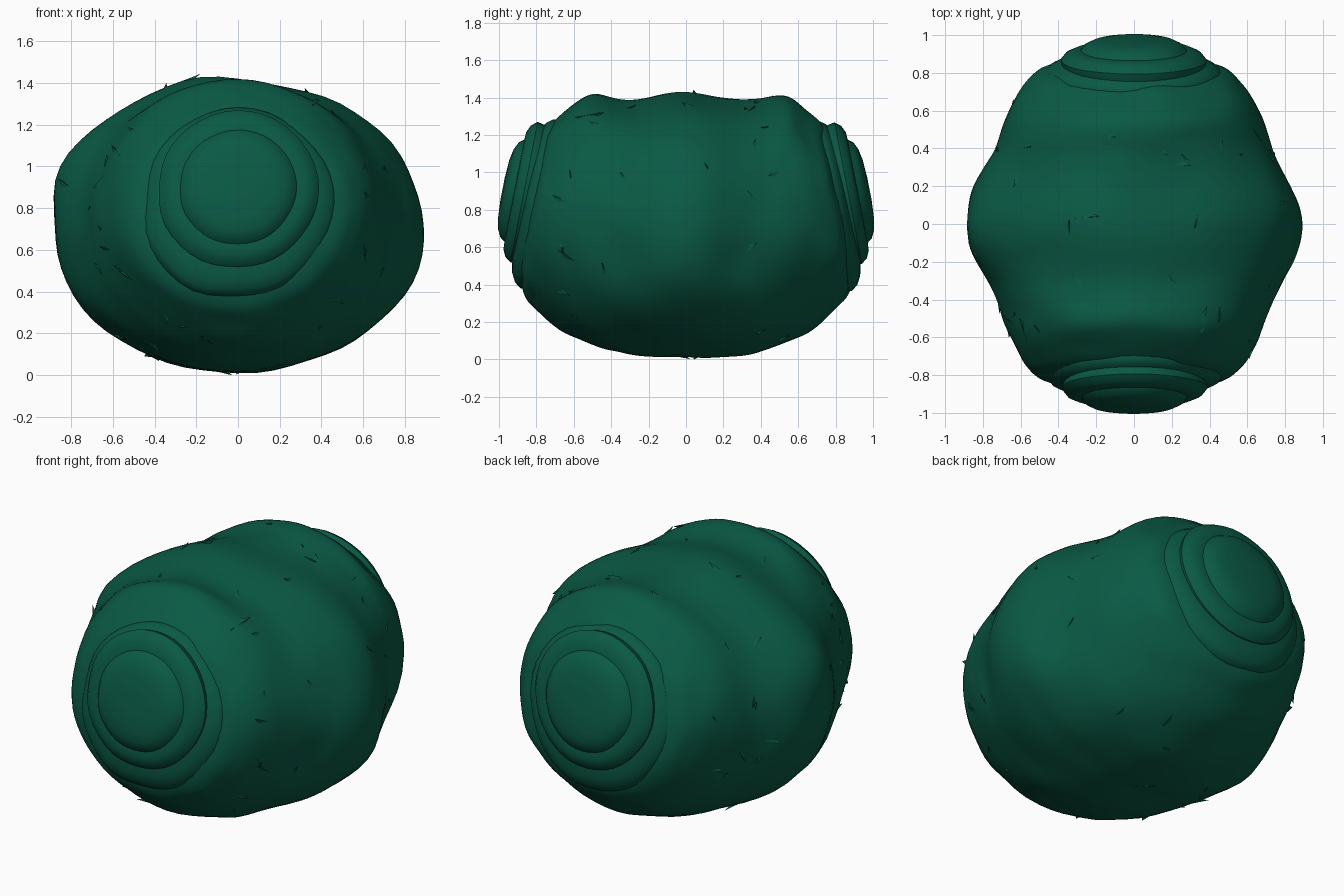
import bpy, bmesh, math, random
from mathutils import Vector, Matrix, noise

random.seed(7)
if "Cube" in bpy.data.objects:
    bpy.data.objects.remove(bpy.data.objects["Cube"], do_unlink=True)

green = bpy.data.materials.new("deep green stone")
green.use_nodes = True
colour = (0.003, 0.1, 0.058, 1)
green.diffuse_color = colour
green.node_tree.nodes["Principled BSDF"].inputs["Base Color"].default_value = colour


def finish(bm, name, angle):
    """Turn a bmesh into a shaded, coloured object."""
    bmesh.ops.recalc_face_normals(bm, faces=bm.faces)
    mesh = bpy.data.meshes.new(name)
    bm.to_mesh(mesh)
    bm.free()
    mesh.materials.append(green)
    obj = bpy.data.objects.new(name, mesh)
    bpy.context.collection.objects.link(obj)
    bpy.ops.object.select_all(action='DESELECT')
    obj.select_set(True)
    bpy.context.view_layer.objects.active = obj
    bpy.ops.object.shade_smooth_by_angle(angle=math.radians(angle))
    return obj


def skin(bm, rings):
    """Bridge equal rings of points and cap both ends."""
    loops = [[bm.verts.new(p) for p in ring] for ring in rings]
    for a, b in zip(loops, loops[1:]):
        for i in range(len(a)):
            j = (i + 1) % len(a)
            bm.faces.new((a[i], a[j], b[j], b[i]))
    bm.faces.new(loops[0])
    bm.faces.new(loops[-1])


# Boulder stations: distance from the middle, half width, bottom, top
stations = [
    (0, .89, .01, 1.43), (.1, .88, .005, 1.42), (.2, .845, .01, 1.4),
    (.3, .8, .025, 1.385), (.4, .75, .05, 1.39), (.52, .695, .1, 1.42),
    (.6, .66, .15, 1.42), (.66, .63, .2, 1.385), (.72, .595, .26, 1.33),
    (.77, .56, .31, 1.29), (.8, .53, .36, 1.26), (.83, .45, .45, 1.19),
    (.85, .3, .58, 1.08), (.86, .12, .72, .95)]


def station(d):
    for a, b in zip(stations, stations[1:]):
        if d <= b[0]:
            t = (d - a[0]) / (b[0] - a[0])
            return [p + (q - p) * t for p, q in zip(a[1:], b[1:])]
    return stations[-1][1:]


# Bumps and hollows: centre, reach, height
lumps = [((-.85, 0, 1.0), .22, .05), ((-.2, 0, 1.43), .25, .02),
         ((.15, 0, 1.43), .25, -.02), ((-.87, 0, .7), .15, -.025)]
for s in (1, -1):
    lumps += [((s * .8, s * .36, .8), .12, -.025),
              ((s * .8, s * .3, .52), .12, -.045),
              ((s * .75, s * -.36, .62), .12, -.03),
              ((s * .84, 0, .4), .25, .02)]


def weather(p, centre):
    out = (p - centre).normalized()
    h = .018 * noise.noise(p * 4) + .012 * noise.noise(p * 10)
    for c, reach, height in lumps:
        h += height * math.exp(-((p - Vector(c)).length / reach) ** 2)
    return p + out * h


# Main boulder, lofted from front to back, both ends leaning inward at the top
sides, count, end = 64, 81, .86
rings = []
for k in range(count):
    y = -end * math.cos(math.pi * k / (count - 1))
    w, lo, hi = station(abs(y))
    mid, half = (lo + hi) / 2, (hi - lo) / 2
    centre = Vector((0, y * .6, mid))
    lean = .2 * (y / end) ** 2 * math.copysign(1, y)
    ring = []
    for i in range(sides):
        a = math.tau * i / sides
        z = mid + half * math.sin(a)
        p = Vector((w * math.cos(a), y - lean * (z - .8), z))
        ring.append(weather(p, centre))
    rings.append(ring)
bm = bmesh.new()
skin(bm, rings)
for _ in range(4):
    bmesh.ops.smooth_vert(bm, verts=bm.verts, factor=.5, use_axis_x=True,
                          use_axis_y=True, use_axis_z=True)
body = finish(bm, "boulder", 40)


def end_disc(name, profile, height, turn, wobble):
    """Turned disc facing outward from one end of the boulder."""
    place = (Matrix.Rotation(turn, 4, 'Z') @ Matrix.Translation((0, -.975, height))
             @ Matrix.Rotation(math.radians(79), 4, 'X'))
    rings = []
    for r, depth in profile:
        ring = []
        for i in range(40):
            a = math.tau * i / 40
            d = Vector((math.cos(a), math.sin(a), 0))
            s = r * (1 + wobble * noise.noise(d * 1.7 + Vector((turn, height, r))))
            ring.append(place @ (d * s + Vector((0, 0, -depth))))
        rings.append(ring)
    bm = bmesh.new()
    skin(bm, rings)
    finish(bm, name, 40)


# Stepped knob and collar at each end
knob = [(.06, -.006), (.16, 0), (.22, .012), (.26, .032), (.28, .058),
        (.32, .06), (.36, .078), (.385, .11), (.375, .16), (.33, .24)]
collar = [(.3, .1), (.39, .12), (.44, .145), (.465, .18), (.465, .21), (.42, .28)]
for label, turn in (("front", 0), ("back", math.pi)):
    end_disc(label + "_knob", knob, .91, turn, .03)
    end_disc(label + "_collar", collar, .855, turn, .05)

# Thin stone chips lying slightly proud of the boulder
bm = bmesh.new()
spots = [v for v in body.data.vertices if abs(v.co.y) < .7]
for v in random.sample(spots, 60):
    n = v.normal
    side = n.orthogonal().normalized()
    side.rotate(Matrix.Rotation(random.uniform(0, math.tau), 3, n))
    across = n.cross(side)
    size = random.uniform(.04, .09)
    tip = v.co + side * size + n * .012
    tail = v.co - side * size - n * .008
    flank = v.co + across * size * .5 - n * .012
    root = v.co - n * .03
    a, b, c, d = [bm.verts.new(p) for p in (tip, tail, flank, root)]
    for tri in ((a, b, c), (a, d, b), (b, d, c), (c, d, a)):
        bm.faces.new(tri)
finish(bm, "stone_chips", 20)
